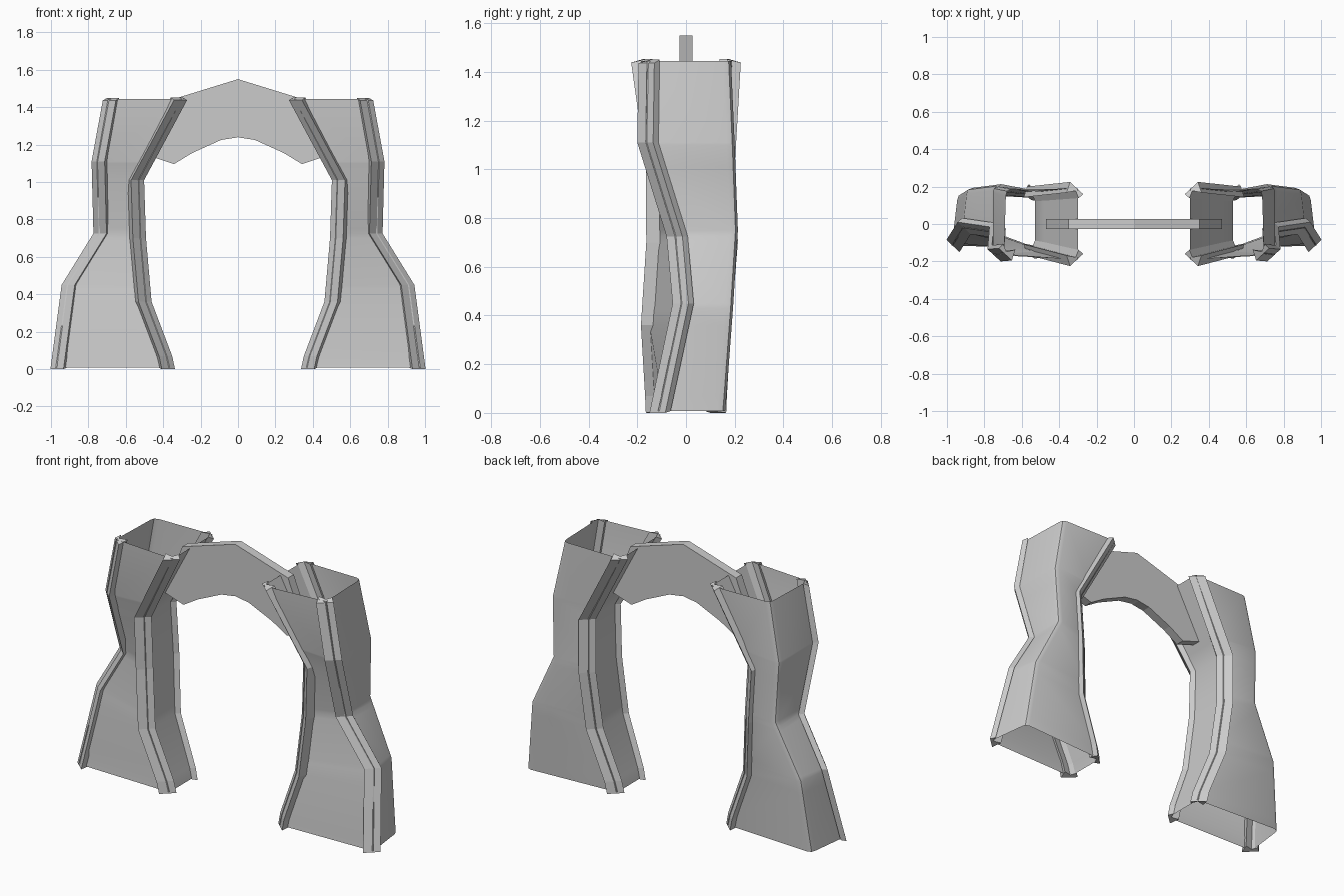
import bpy, bmesh, math

if "Cube" in bpy.data.objects:
    bpy.data.objects.remove(bpy.data.objects["Cube"])

# Corner rails of the right-hand leg: (x, y, z) breakpoints from floor to top
FRONT_OUTER = [(.975, -.115, 0), (.915, -.02, .45), (.745, -.045, .725), (.755, -.165, 1.11), (.695, -.16, 1.45)]
FRONT_INNER = [(.365, -.13, 0), (.38, -.133, .07), (.49, -.15, .36), (.52, -.128, .7), (.53, -.13, 1.01), (.30, -.19, 1.44)]
BACK_INNER = [(.365, .13, 0), (.38, .133, .07), (.49, .15, .36), (.52, .178, .7), (.53, .165, 1.01), (.30, .19, 1.44)]
BACK_OUTER = [(.945, .158, 0), (.895, .19, .43), (.74, .21, .75), (.755, .197, 1.1), (.685, .182, 1.45)]


def at(path, z):
    """Point on a rail at height z."""
    for (x0, y0, z0), (x1, y1, z1) in zip(path, path[1:]):
        if z <= z1:
            t = (z - z0) / (z1 - z0)
            return x0 + (x1 - x0) * t, y0 + (y1 - y0) * t
    return path[-1][:2]


def loft(name, rings, caps, smooth):
    """Skin closed rings on the right and mirror them to the left."""
    bm = bmesh.new()
    rows = [[bm.verts.new(p) for p in r] for r in rings]
    n = len(rows[0])
    for a, b in zip(rows, rows[1:]):
        for i in range(n):
            j = (i + 1) % n
            bm.faces.new((a[i], a[j], b[j], b[i]))
    if caps:
        bm.faces.new(rows[0])
        bm.faces.new(rows[-1])
    bmesh.ops.recalc_face_normals(bm, faces=bm.faces)
    return finish(name, bm, smooth, True)


def finish(name, bm, smooth=0, mirror=False):
    me = bpy.data.meshes.new(name)
    bm.to_mesh(me)
    bm.free()
    ob = bpy.data.objects.new(name, me)
    bpy.context.collection.objects.link(ob)
    if smooth:
        bpy.ops.object.select_all(action='DESELECT')
        bpy.context.view_layer.objects.active = ob
        ob.select_set(True)
        bpy.ops.object.shade_smooth_by_angle(angle=math.radians(smooth))
    if mirror:
        mod = ob.modifiers.new("Mirror", 'MIRROR')
        mod.use_mirror_merge = False
    return ob


# Leg shell: open four-sided tube with a softened back outer corner
levels = sorted({p[2] for path in (FRONT_OUTER, FRONT_INNER, BACK_OUTER) for p in path} - {1.44})
rings = []
for z in levels:
    fo, fi, bi, bo = (at(p, z) for p in (FRONT_OUTER, FRONT_INNER, BACK_INNER, BACK_OUTER))
    zz = min(max(z, .008), 1.445)
    rings.append([(*fo, zz), (*fi, zz), (*bi, zz),
                  (bo[0] - .03, bo[1] + .003, zz), (bo[0] - .007, bo[1] - .007, zz),
                  (bo[0], bo[1] - .03, zz)])
loft("leg_shell", rings, False, 40)


# Corner trims: bevelled strips wrapped over three of the corners
def trim(name, path, sx, sy):
    section = [(-.06, -.022, .004), (-.042, .035, 0), (.028, -.03, 0),
               (.004, -.052, .004), (-.012, -.012, .004)]
    rings = []
    for k, (x, y, z) in enumerate(path):
        ring = []
        for i, (dx, dy, lift) in enumerate(section):
            dz = 0
            if k == len(path) - 1:          # slanted top end
                dz = .012 if i in (0, 3, 4) else -.002
            elif k == 0:
                dz = lift * 2
            ring.append((x + sx * dx, y + sy * dy, z + dz - (.012 if k == len(path) - 1 and z > 1.445 else 0)))
        rings.append(ring)
    loft(name, rings, True, 0)


trim("front_outer_trim", FRONT_OUTER, 1, -1)
trim("front_inner_trim", FRONT_INNER, -1, -1)
trim("back_inner_trim", BACK_INNER, -1, 1)

# Arch beam: flat plate joining the legs, extruded half profile
half = [(0, 1.24), (.012, 1.237), (.09, 1.225), (.245, 1.155), (.342, 1.096),
        (.47, 1.138), (.35, 1.442), (0, 1.55)]
bm = bmesh.new()
face = bm.faces.new([bm.verts.new((x, -.027, z)) for x, z in half])
ext = bmesh.ops.extrude_face_region(bm, geom=[face])
for v in ext["geom"]:
    if isinstance(v, bmesh.types.BMVert):
        v.co.y = .027
# drop the hidden wall on the centre line so both halves join
centre = [f for f in bm.faces if all(abs(v.co.x) < 1e-6 for v in f.verts)]
bmesh.ops.delete(bm, geom=centre, context='FACES_ONLY')
bmesh.ops.recalc_face_normals(bm, faces=bm.faces)
beam = finish("arch_beam", bm, 0, True)
beam.modifiers["Mirror"].use_mirror_merge = True
